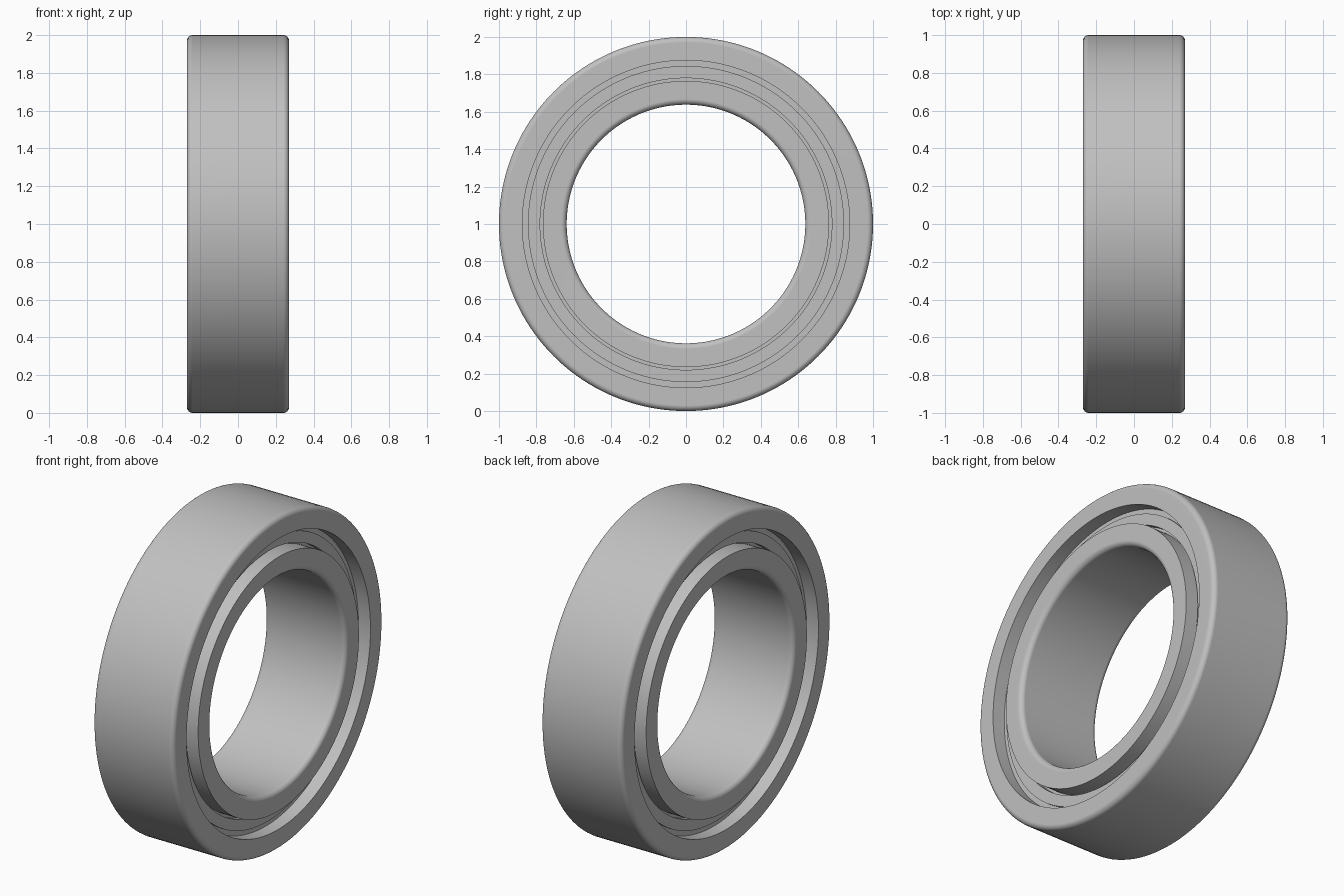
import bpy
import bmesh
from math import cos, sin, pi, radians

SEGMENTS = 160
HALF = 0.27      # half of the bearing's width
CENTRE_Z = 1.0

cube = bpy.data.objects.get("Cube")
if cube:
    bpy.data.objects.remove(cube, do_unlink=True)

steel = bpy.data.materials.new("grey_steel")
steel.use_nodes = True
colour = (0.53, 0.53, 0.53, 1)
steel.diffuse_color = colour
steel.node_tree.nodes["Principled BSDF"].inputs["Base Color"].default_value = colour


def fillet(x, r, size, start, steps=6):
    """Quarter-round points about (x, r), swept counter-clockwise from start degrees."""
    angles = [radians(start) + i * pi / 2 / steps for i in range(steps + 1)]
    return [(x + size * cos(a), r + size * sin(a)) for a in angles]


def lathe(name, profile):
    """Revolve a closed counter-clockwise (x, radius) profile about the x axis."""
    bm = bmesh.new()
    rings = []
    for i in range(SEGMENTS):
        a = 2 * pi * i / SEGMENTS
        rings.append([bm.verts.new((x, r * cos(a), r * sin(a))) for x, r in profile])
    for i, ring in enumerate(rings):
        following = rings[(i + 1) % SEGMENTS]
        for j in range(len(profile)):
            k = (j + 1) % len(profile)
            bm.faces.new((ring[j], ring[k], following[k], following[j]))
    bmesh.ops.recalc_face_normals(bm, faces=bm.faces)
    mesh = bpy.data.meshes.new(name)
    bm.to_mesh(mesh)
    bm.free()
    mesh.materials.append(steel)
    obj = bpy.data.objects.new(name, mesh)
    obj.location.z = CENTRE_Z
    bpy.context.collection.objects.link(obj)

    # Smooth round surfaces, crisp edges and flat side faces
    bpy.ops.object.select_all(action='DESELECT')
    obj.select_set(True)
    bpy.context.view_layer.objects.active = obj
    bpy.ops.object.shade_smooth_by_angle(angle=radians(30))
    weighted = obj.modifiers.new("flat_side_shading", 'WEIGHTED_NORMAL')
    weighted.keep_sharp = True
    return obj


# Outer ring: rounded outside, square inside edges
R = 0.03
lathe("outer_ring",
      [(-HALF, 0.875), (HALF, 0.875)]
      + fillet(HALF - R, 1 - R, R, 0)
      + fillet(-HALF + R, 1 - R, R, 90))

# Inner ring: rounded bore, square outside edges
BORE = 0.638
lathe("inner_ring",
      [(HALF, 0.765), (-HALF, 0.765)]
      + fillet(-HALF + R, BORE + R, R, 180)
      + fillet(HALF - R, BORE + R, R, 270))

# Recessed seal: stepped rim, flat face and a narrow groove at the inner ring
side = [(0.165, 0.764), (0.165, 0.78), (0.2, 0.78),
        (0.2, 0.845), (0.19, 0.845), (0.19, 0.876)]
lathe("seal", side + [(-x, r) for x, r in reversed(side)])
